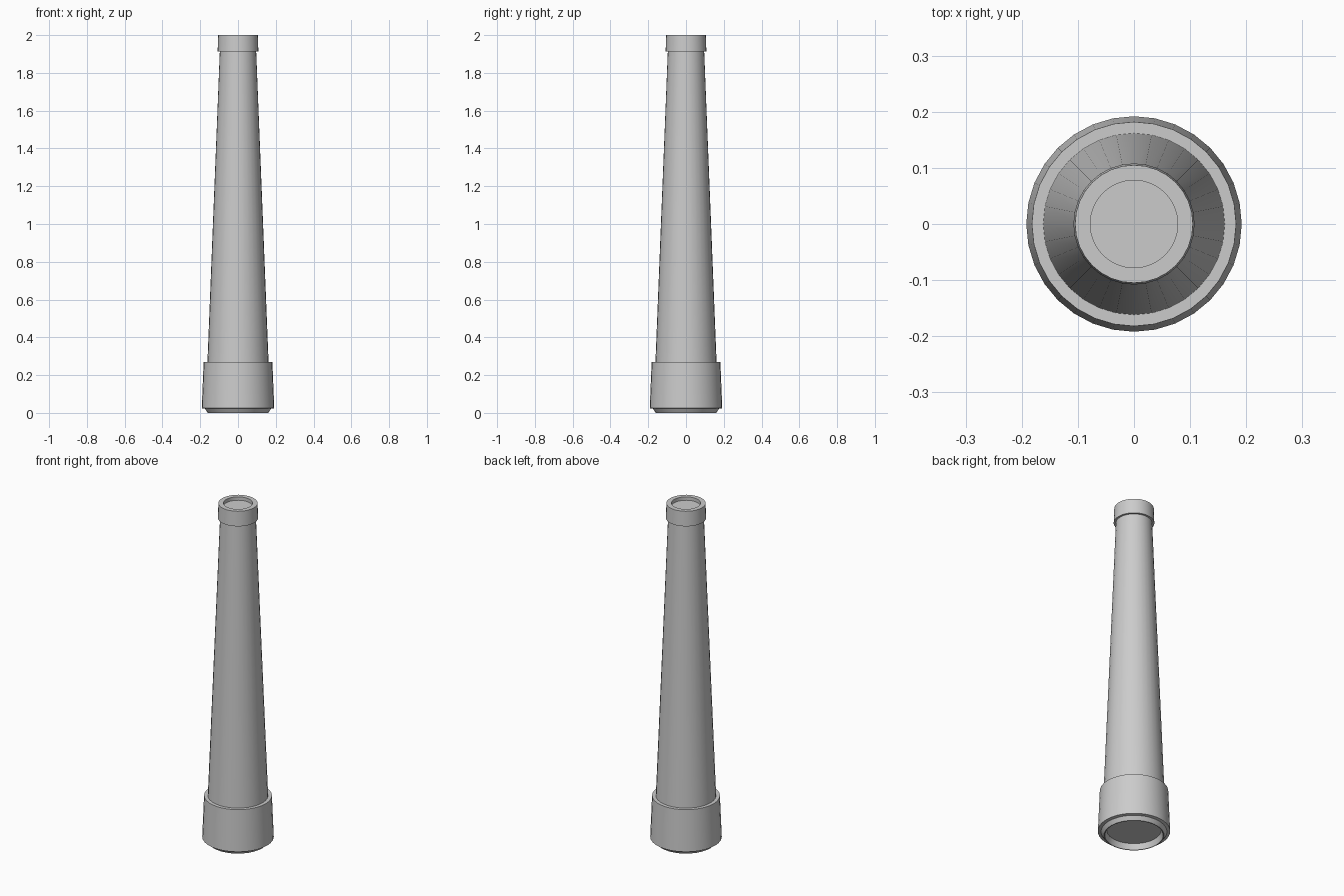
import bpy
import bmesh
from math import cos, sin, tau, radians

SIDES = 32

cube = bpy.data.objects.get("Cube")
if cube:
    bpy.data.objects.remove(cube, do_unlink=True)

grey = bpy.data.materials.new("light_grey")
grey.use_nodes = True
colour = (0.6, 0.6, 0.6, 1)
grey.diffuse_color = colour
grey.node_tree.nodes["Principled BSDF"].inputs["Base Color"].default_value = colour


def lathe(name, profile):
    """Revolve (radius, z) points from bottom to top, capping both ends."""
    bm = bmesh.new()
    rings = [[bm.verts.new((r * cos(tau * i / SIDES), r * sin(tau * i / SIDES), z))
              for i in range(SIDES)] for r, z in profile]
    for low, high in zip(rings, rings[1:]):
        for i in range(SIDES):
            j = (i + 1) % SIDES
            bm.faces.new((low[i], low[j], high[j], high[i]))
    bm.faces.new(rings[0][::-1])
    bm.faces.new(rings[-1])
    mesh = bpy.data.meshes.new(name)
    bm.to_mesh(mesh)
    bm.free()
    mesh.materials.append(grey)
    obj = bpy.data.objects.new(name, mesh)
    bpy.context.collection.objects.link(obj)
    bpy.ops.object.select_all(action="DESELECT")
    obj.select_set(True)
    bpy.context.view_layer.objects.active = obj
    bpy.ops.object.shade_smooth_by_angle(angle=radians(30))


# Base collar with a chamfered foot and a hollow underside
lathe("base_collar", [(0.145, 0.033), (0.155, 0), (0.16, 0), (0.175, 0.022),
                      (0.192, 0.025), (0.182, 0.27)])

# Long tapered shaft
lathe("shaft", [(0.162, 0.265), (0.096, 1.92)])

# Top collar with a shallow recessed mouth
lathe("top_collar", [(0.094, 1.912), (0.108, 1.912), (0.105, 2),
                     (0.078, 2), (0.078, 1.98)])
